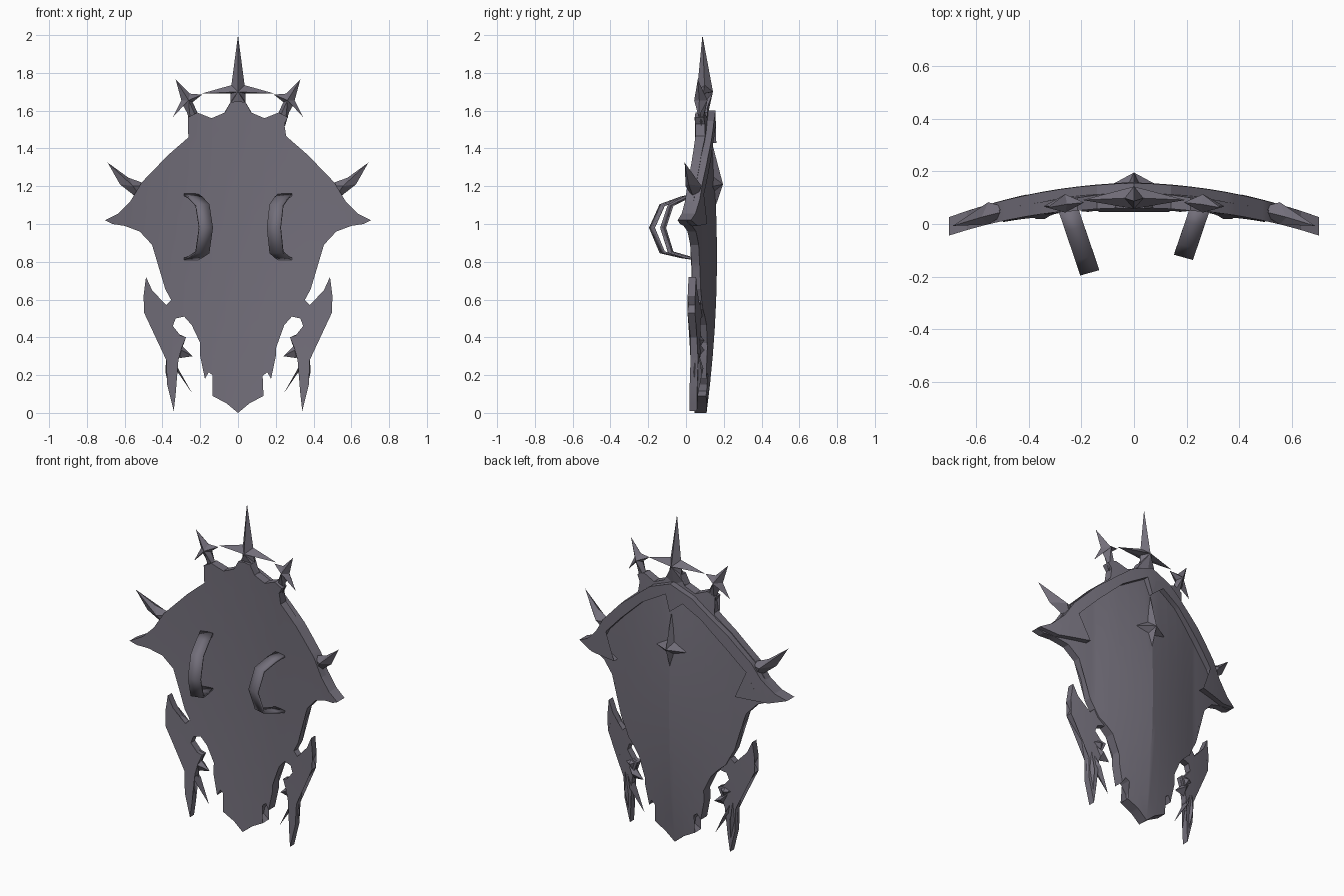
import bpy, bmesh, math
from mathutils import Vector

default_cube = bpy.data.objects.get("Cube")
if default_cube:
    bpy.data.objects.remove(default_cube, do_unlink=True)

# One dark violet-grey metal for everything
metal = bpy.data.materials.new("dark_violet_metal")
metal.use_nodes = True
metal.diffuse_color = (0.17, 0.158, 0.195, 1)
metal.node_tree.nodes["Principled BSDF"].inputs["Base Color"].default_value = metal.diffuse_color


def curved_front(x, z):
    """Depth of the bowed grip-side surface."""
    return 0.07 - 0.025 * (1 - z) ** 2 - 0.23 * x * x


def on_shield(x, z, height):
    """Point raised by the given height above the grip-side surface."""
    return Vector((x, curved_front(x, z) + height, z))


def finish(name, verts, faces, angle=14):
    mesh = bpy.data.meshes.new(name)
    mesh.from_pydata(verts, [], faces)
    bm = bmesh.new()
    bm.from_mesh(mesh)
    bmesh.ops.recalc_face_normals(bm, faces=bm.faces)
    bm.to_mesh(mesh)
    bm.free()
    mesh.materials.append(metal)
    obj = bpy.data.objects.new(name, mesh)
    bpy.context.collection.objects.link(obj)
    bpy.ops.object.select_all(action='DESELECT')
    obj.select_set(True)
    bpy.context.view_layer.objects.active = obj
    bpy.ops.object.shade_smooth_by_angle(angle=math.radians(angle))
    return obj


def symmetric(half):
    """Close a right-hand outline with its mirror image."""
    return half + [(-x, z) for x, z in reversed(half) if x > 0]


def flipped(outline, side):
    return [(side * x, z) for x, z in outline]


def plate(name, outline, back_height, front_height=0.0):
    """Outline cut into strips, then given a curved front and a shaped back."""
    bm = bmesh.new()
    bm.faces.new([bm.verts.new((x, 0, z)) for x, z in outline])
    bmesh.ops.triangulate(bm, faces=bm.faces[:])
    cuts = [((i * 0.07, 0, 0), (1, 0, 0)) for i in range(-10, 11)]
    cuts += [((0, 0, i * 0.15), (0, 0, 1)) for i in range(1, 12)]
    for point, normal in cuts:
        bmesh.ops.bisect_plane(bm, geom=bm.verts[:] + bm.edges[:] + bm.faces[:],
                               dist=0.0001, plane_co=point, plane_no=normal)
    bm.verts.index_update()
    flat = [(v.co.x, v.co.z) for v in bm.verts]
    count = len(flat)
    verts = [on_shield(x, z, front_height) for x, z in flat]
    verts += [on_shield(x, z, back_height(x, z)) for x, z in flat]
    faces = []
    for face in bm.faces:
        ring = [v.index for v in face.verts]
        faces += [ring, [i + count for i in reversed(ring)]]
    for edge in bm.edges:
        if edge.is_boundary:
            a, b = (v.index for v in edge.verts)
            faces.append([a, b, b + count, a + count])
    bm.free()
    return finish(name, verts, faces)


def ridged_star(name, outline, centre, low, middle, high):
    """Outline at middle height, fanned to a raised centre on both sides."""
    count = len(outline)
    verts = [on_shield(x, z, middle) for x, z in outline]
    verts += [on_shield(*centre, low), on_shield(*centre, high)]
    faces = []
    for i in range(count):
        j = (i + 1) % count
        faces += [(i, j, count), (j, i, count + 1)]
    return finish(name, verts, faces)


def body_height(x, z):
    ridge = max(0, 1 - abs(x) / 0.36)
    return 0.045 + 0.05 * ridge * max(0, 1 - ((z - 0.75) / 0.95) ** 2)


def rim_height(x, z):
    return 0.095 - 0.035 * abs(x)


# Main shield panel with a central ridge on the outer face
body_half = [
    (0, 0), (.06, .05), (.135, .09), (.095, .115), (.1, .15), (.135, .2), (.155, .215),
    (.175, .18), (.2, .3), (.2, .37), (.245, .465), (.285, .51), (.33, .55), (.355, .6),
    (.385, .655), (.41, .785), (.455, .89), (.52, .96), (.6, .99), (.665, 1), (.705, 1.02),
    (.635, 1.055), (.57, 1.12), (.51, 1.22), (.37, 1.365), (.255, 1.465), (.245, 1.53),
    (.265, 1.565), (.215, 1.59), (.14, 1.56), (.07, 1.59), (.04, 1.645), (0, 1.65)]
plate("shield_body", symmetric(body_half), body_height)

# Raised rim along the upper edges, hooking inward at the side points
rim_half = [
    (0, 1.6), (.14, 1.545), (.235, 1.47), (.37, 1.36), (.505, 1.22), (.56, 1.13),
    (.635, 1.055), (.705, 1.02), (.6, .99), (.41, 1), (.53, 1.045), (.505, 1.1),
    (.475, 1.16), (.36, 1.28), (.2, 1.43), (.03, 1.53), (0, 1.43)]
plate("upper_rim", symmetric(rim_half), rim_height, front_height=0.01)

# Four-pointed boss on the ridge
boss_half = [(0, 1.42), (.025, 1.25), (.1, 1.2), (.025, 1.17), (0, 1.06)]
ridged_star("boss", symmetric(boss_half), (0, 1.21), 0.04, 0.075, 0.127)

# Tall crown finial
finial_half = [(0, 2), (.035, 1.735), (.195, 1.69), (.04, 1.69),
               (.04, 1.645), (.075, 1.585), (0, 1.53)]
ridged_star("crown_finial", symmetric(finial_half), (0, 1.7), 0.0, 0.042, 0.085)

# Paired ornaments
crown_star = [(.33, 1.765), (.255, 1.69), (.19, 1.685), (.24, 1.645), (.215, 1.59),
              (.2, 1.52), (.25, 1.52), (.27, 1.59), (.29, 1.625), (.345, 1.565), (.3, 1.655)]
side_spike = [(.69, 1.325), (.58, 1.245), (.51, 1.22), (.46, 1.2),
              (.5, 1.12), (.555, 1.155), (.625, 1.21)]
wing = [(.3, .57), (.355, .595), (.38, .57), (.42, .595), (.455, .65), (.487, .72),
        (.5, .62), (.475, .57), (.497, .53), (.4, .4), (.38, .28), (.375, .15), (.34, .01),
        (.33, .1), (.345, .22), (.32, .26), (.3, .34), (.275, .4), (.305, .41),
        (.345, .46), (.33, .5), (.285, .51)]
feathers = [[(.24, .1), (.31, .22), (.37, .36), (.35, .26)],
            [(.24, .3), (.29, .35), (.36, .39), (.31, .29)],
            [(.275, .4), (.32, .42), (.38, .39), (.3, .33)],
            [(.34, .01), (.335, .16), (.37, .42), (.385, .22)]]
for side, word in ((1, "left"), (-1, "right")):
    ridged_star(word + "_crown_star", flipped(crown_star, side), (side * .262, 1.655), 0.0, 0.032, 0.07)
    ridged_star(word + "_side_spike", flipped(side_spike, side), (side * .555, 1.2), 0.0, 0.035, 0.085)
    plate(word + "_wing", flipped(wing, side), lambda x, z: 0.04)
    for number, feather in enumerate(feathers):
        centre = (side * sum(p[0] for p in feather) / 4, sum(p[1] for p in feather) / 4)
        ridged_star(f"{word}_feather_{number}", flipped(feather, side), centre, 0.0, 0.025, 0.06)

# Two arm straps on the grip side, bowed and tilted toward the middle
strap_path = [(0, .175), (.3, .16), (.77, .12), (1, 0), (.77, -.13), (.3, -.155), (0, -.165)]
for word, side, reach in (("right", -1, 1.0), ("left", 1, 0.75)):
    across = Vector((0.036, side * -0.01, 0))
    verts, faces = [], []
    for out, rise in strap_path:
        middle = Vector((side * (0.25 - 0.08 * out * reach), 0.055 - 0.235 * out * reach, 0.98 + rise))
        verts += [middle - across, middle + across]
    for i in range(0, len(verts) - 2, 2):
        faces.append((i, i + 1, i + 3, i + 2))
    strap = finish(word + "_arm_strap", verts, faces, angle=60)
    solid = strap.modifiers.new("strap_thickness", 'SOLIDIFY')
    solid.thickness = 0.012
    solid.offset = 0
